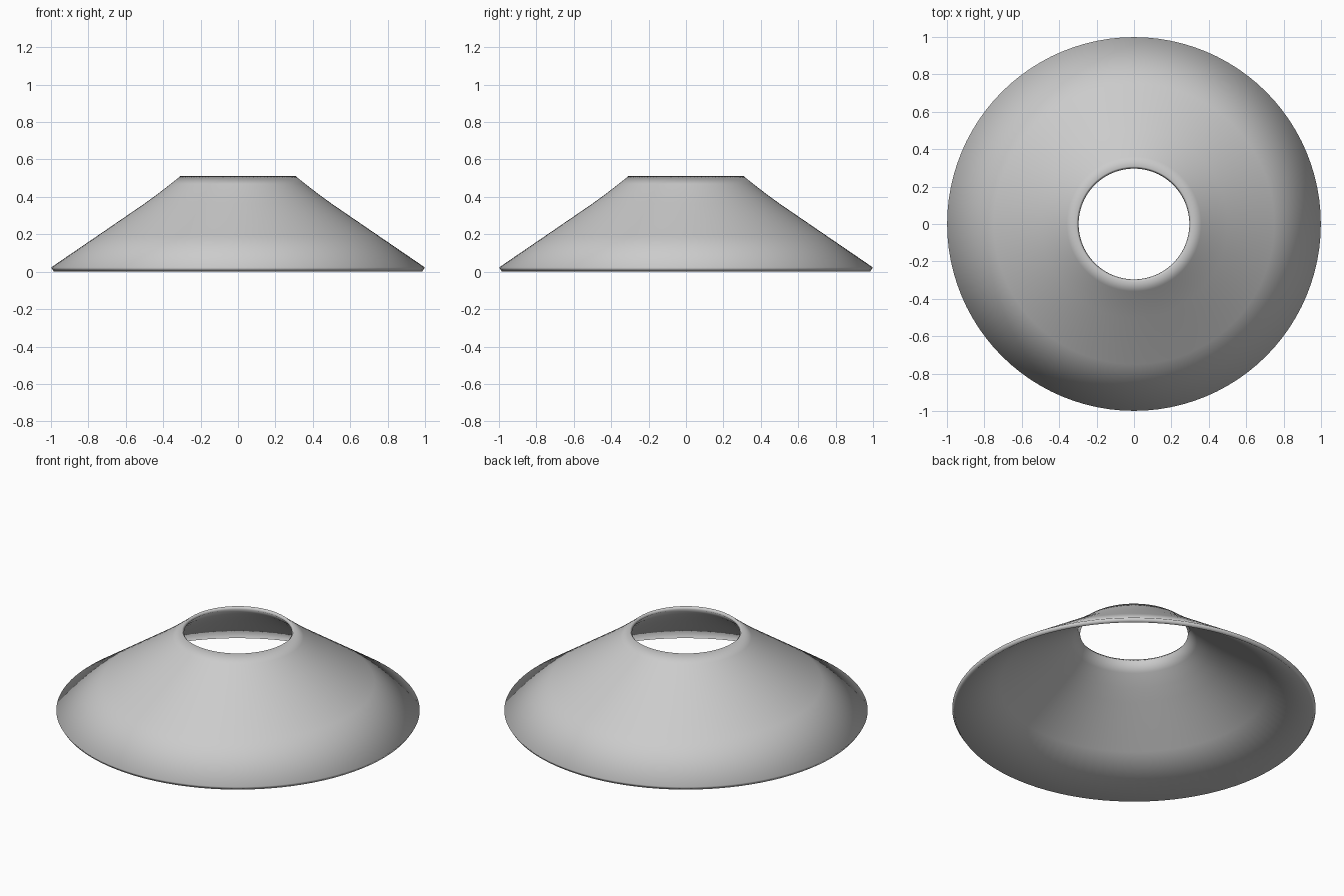
import bpy, bmesh
from math import cos, sin, tau

if "Cube" in bpy.data.objects:
    bpy.data.objects.remove(bpy.data.objects["Cube"])

SEGMENTS = 96

# closed wall section (radius, height): outer skin down, inner skin back up
profile = [
    (0.308, 0.511), (0.36, 0.469), (0.43, 0.415), (0.50, 0.364), (0.75, 0.193), (0.999, 0.023),
    (0.985, 0.001), (0.735, 0.172), (0.486, 0.342), (0.415, 0.393), (0.346, 0.447), (0.296, 0.496),
]

# lampshade-like flared cone, revolved from the section
bm = bmesh.new()
rings = [[bm.verts.new((r * cos(tau * i / SEGMENTS), r * sin(tau * i / SEGMENTS), z))
          for i in range(SEGMENTS)] for r, z in profile]
for a, b in zip(rings, rings[1:] + rings[:1]):
    for i in range(SEGMENTS):
        j = (i + 1) % SEGMENTS
        bm.faces.new((a[i], b[i], b[j], a[j]))
bmesh.ops.recalc_face_normals(bm, faces=bm.faces)
for f in bm.faces:
    f.smooth = True

mesh = bpy.data.meshes.new("cone_shade")
bm.to_mesh(mesh)
bm.free()
shade = bpy.data.objects.new("cone_shade", mesh)
bpy.context.collection.objects.link(shade)
